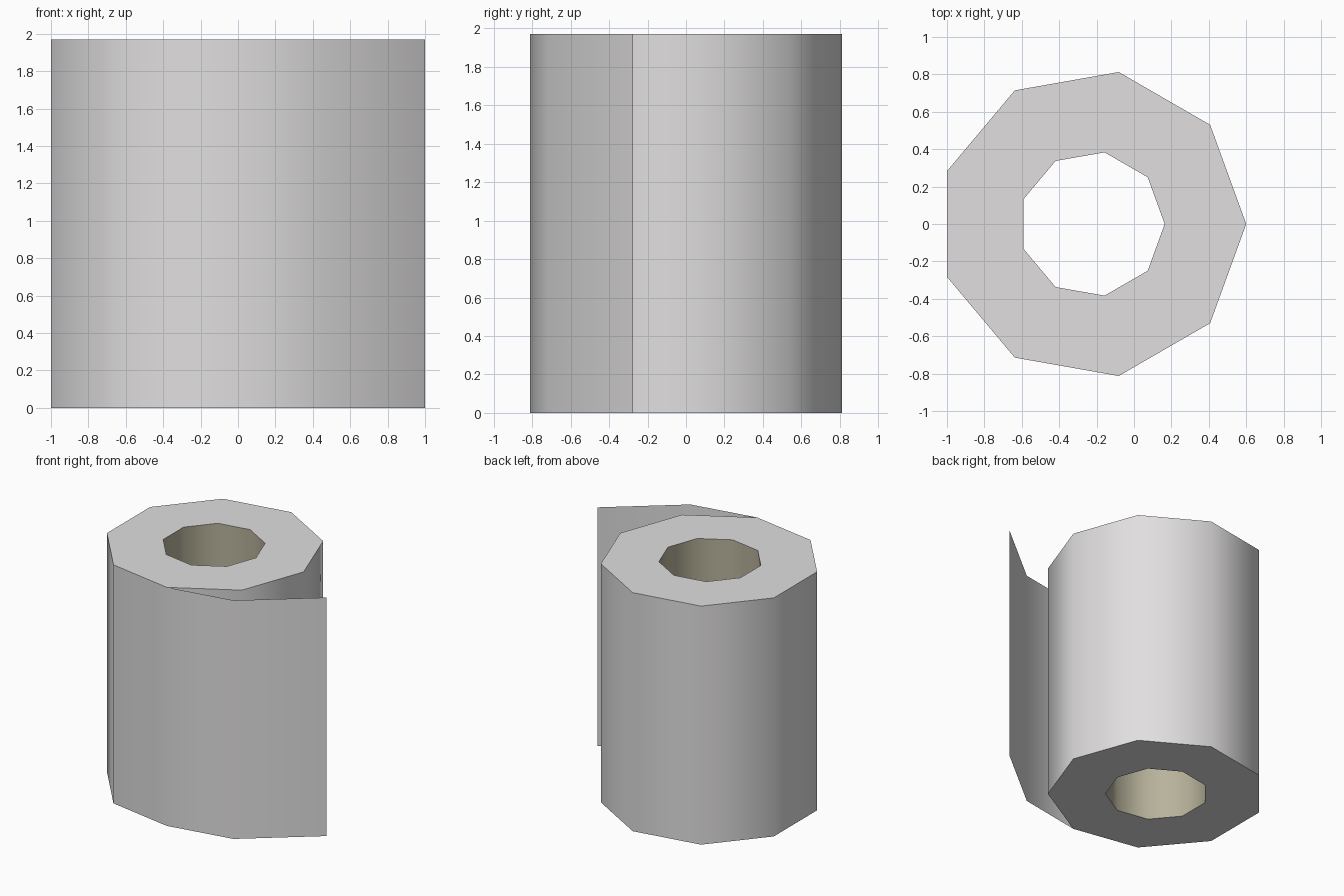
import bpy
import math

if "Cube" in bpy.data.objects:
    bpy.data.objects.remove(bpy.data.objects["Cube"])

HEIGHT = 1.97
SIDES = 9
CENTRE_X = -0.225
OUTER_R, INNER_R = 0.825, 0.389


def material(name, colour):
    mat = bpy.data.materials.new(name)
    mat.diffuse_color = (*colour, 1.0)
    mat.use_nodes = True
    mat.node_tree.nodes["Principled BSDF"].inputs["Base Color"].default_value = mat.diffuse_color
    return mat


def ring(radius, first=0, count=SIDES):
    """Corner points of the nine-sided roll, counter-clockwise."""
    step = 2 * math.pi / SIDES
    return [(CENTRE_X + radius * math.cos(step * i), radius * math.sin(step * i))
            for i in range(first, first + count)]


def make_object(name, verts, faces, mat, smooth):
    mesh = bpy.data.meshes.new(name)
    mesh.from_pydata(verts, [], faces)
    mesh.materials.append(mat)
    for poly in mesh.polygons:
        poly.use_smooth = smooth
    obj = bpy.data.objects.new(name, mesh)
    bpy.context.collection.objects.link(obj)
    return obj


def wall(name, path, mat, closed=False):
    """Upright smooth wall along a plan path; faces look to the right of it."""
    n = len(path)
    verts = [(x, y, z) for z in (0, HEIGHT) for x, y in path]
    faces = [(i, (i + 1) % n, n + (i + 1) % n, n + i)
             for i in range(n if closed else n - 1)]
    return make_object(name, verts, faces, mat, True)


def end_face(name, z, mat, up):
    """Flat ring that closes one end of the roll."""
    verts = [(x, y, z) for r in (OUTER_R, INNER_R) for x, y in ring(r)]
    faces = []
    for i in range(SIDES):
        j = (i + 1) % SIDES
        quad = (i, j, SIDES + j, SIDES + i)
        faces.append(quad if up else quad[::-1])
    return make_object(name, verts, faces, mat, False)


paper = material("white paper", (0.75, 0.735, 0.74))
card = material("beige cardboard", (0.48, 0.45, 0.33))

# Outer layer of paper: once round the roll, then off as a loose sheet
loose_end = [(0.46, -0.715), (1.0, -0.275)]
wall("outer_paper_with_loose_sheet", ring(OUTER_R, -2, SIDES + 1) + loose_end, paper)

# Ends of the wound paper
end_face("top_end", HEIGHT, paper, True)
end_face("bottom_end", 0.0, paper, False)

# Cardboard core, facing inwards
wall("cardboard_core", ring(INNER_R)[::-1], card, closed=True)
